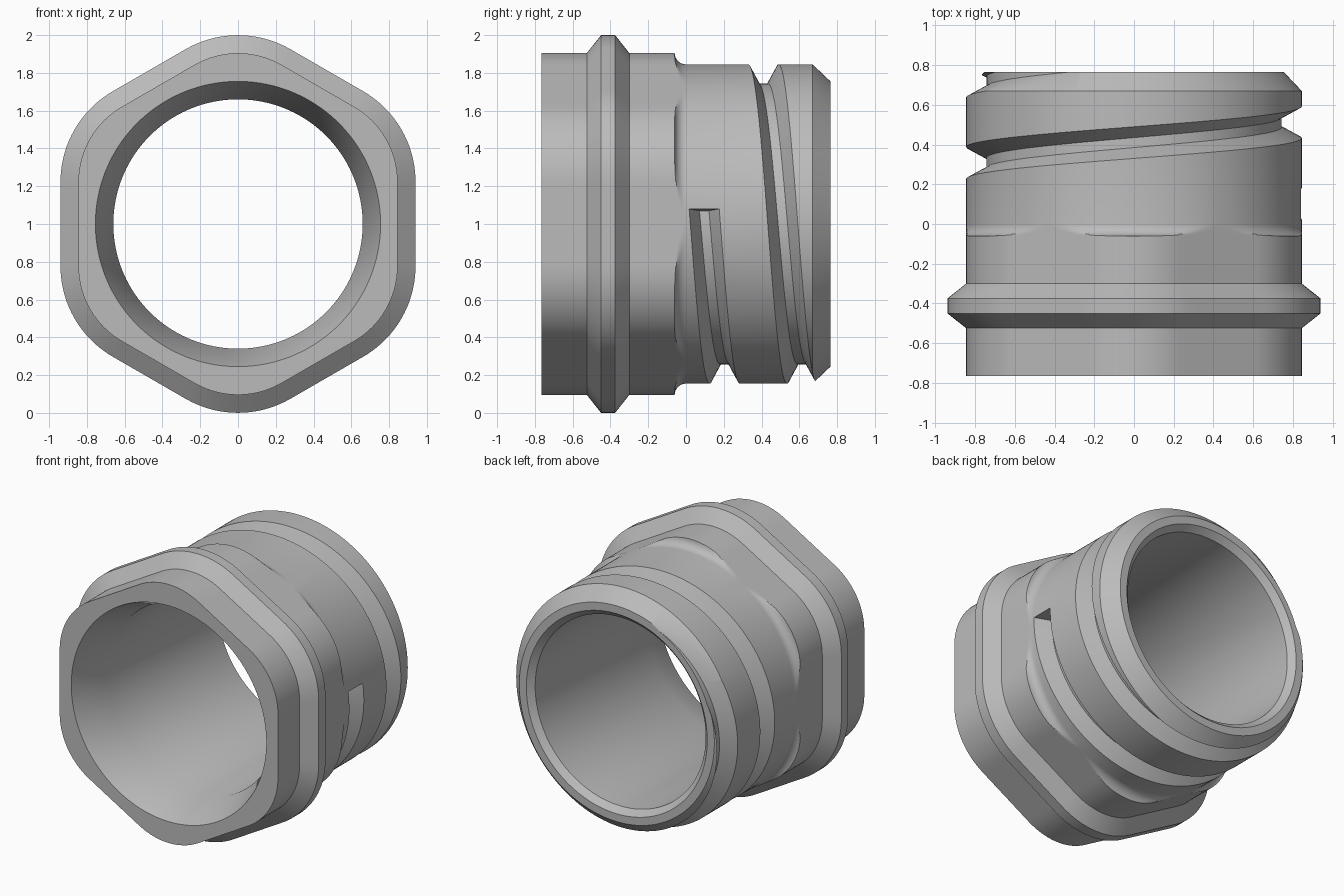
import bpy, bmesh
from math import sin, cos, tan, atan, sqrt, pi, radians

cube = bpy.data.objects.get("Cube")
if cube:
    bpy.data.objects.remove(cube)

SEGMENTS = 192
CORE = 0.385          # apothem of the hexagon that is rounded outwards
BODY = 0.46           # rounding of the hexagonal body
FLANGE = 0.555        # rounding of the collar
NECK = 0.845          # radius of the threaded neck
FILLET = 0.06
PITCH = 0.41

metal = bpy.data.materials.new("plain grey")
metal.use_nodes = True
grey = (0.5, 0.5, 0.5, 1)
metal.diffuse_color = grey
metal.node_tree.nodes["Principled BSDF"].inputs["Base Color"].default_value = grey


def hexagon(angle, rounding):
    """Radius of a rounded hexagon with a corner pointing up."""
    apothem = CORE + rounding
    phi = abs((angle + pi / 6) % (pi / 3) - pi / 6)
    if phi > pi / 6 - atan(CORE * tan(pi / 6) / apothem):
        return apothem / cos(pi / 6 - phi)
    centre = CORE / cos(pi / 6)
    return centre * cos(phi) + sqrt(rounding ** 2 - (centre * sin(phi)) ** 2)


def circle(radius):
    return lambda angle: radius


def hexa(rounding):
    return lambda angle: hexagon(angle, rounding)


def clipped(radius):
    return lambda angle: min(radius, hexagon(angle, BODY))


def point(angle, radius, y):
    return (radius * sin(angle), y, 1 + radius * cos(angle))


def make_object(name, bm):
    bmesh.ops.recalc_face_normals(bm, faces=bm.faces)
    mesh = bpy.data.meshes.new(name)
    bm.to_mesh(mesh)
    bm.free()
    mesh.materials.append(metal)
    obj = bpy.data.objects.new(name, mesh)
    bpy.context.collection.objects.link(obj)
    return obj


def skin(bm, first, second):
    """Join two closed loops with quads."""
    n = len(first)
    for i in range(n):
        j = (i + 1) % n
        bm.faces.new((first[i], first[j], second[j], second[i]))


# Hexagonal body with its bevelled collar
sections = [(-0.765, hexa(BODY)), (-0.525, hexa(BODY)), (-0.45, hexa(FLANGE)),
            (-0.375, hexa(FLANGE)), (-0.3, hexa(BODY)), (-FILLET, hexa(BODY))]
# Fillet that runs into the round neck
for k in range(1, 9):
    a = k * pi / 16
    sections.append((-FILLET * cos(a), clipped(NECK + FILLET * (1 - sin(a)))))
# Neck, chamfered rim, then the bore back to its flared mouth
sections += [(0.67, circle(NECK)), (0.765, circle(0.755)), (0.765, circle(0.7)),
             (0.725, circle(0.66)), (-0.5, circle(0.66)), (-0.765, circle(0.755))]

bm = bmesh.new()
loops = []
for y, radius in sections:
    angles = [2 * pi * i / SEGMENTS for i in range(SEGMENTS)]
    loops.append([bm.verts.new(point(a, radius(a), y)) for a in angles])
for k, loop in enumerate(loops):
    skin(bm, loop, loops[(k + 1) % len(loops)])
fitting = make_object("threaded_fitting", bm)

# Helical groove cutter, leaving through the back rim
profile = [(-0.025, 0.743), (0.025, 0.743), (0.112, 0.905), (-0.112, 0.905)]
start, end, steps = -0.765, 1.2, 380
bm = bmesh.new()
rings = []
for k in range(steps + 1):
    turn = start + (end - start) * k / steps
    middle = PITCH * (1 + turn)
    rings.append([bm.verts.new(point(2 * pi * turn, r, middle + dy)) for dy, r in profile])
for first, second in zip(rings, rings[1:]):
    skin(bm, first, second)
bm.faces.new(rings[0])
bm.faces.new(rings[-1])
cutter = make_object("groove_cutter", bm)
cutter.hide_render = True

# Cut the groove
cut = fitting.modifiers.new("groove", "BOOLEAN")
cut.operation = "DIFFERENCE"
cut.solver = "EXACT"
cut.object = cutter
bpy.ops.object.select_all(action="DESELECT")
bpy.context.view_layer.objects.active = fitting
fitting.select_set(True)
bpy.ops.object.modifier_apply(modifier=cut.name)
bpy.data.objects.remove(cutter)

# Smooth the round faces, keep the machined edges sharp
bpy.ops.object.shade_smooth_by_angle(angle=radians(25))
